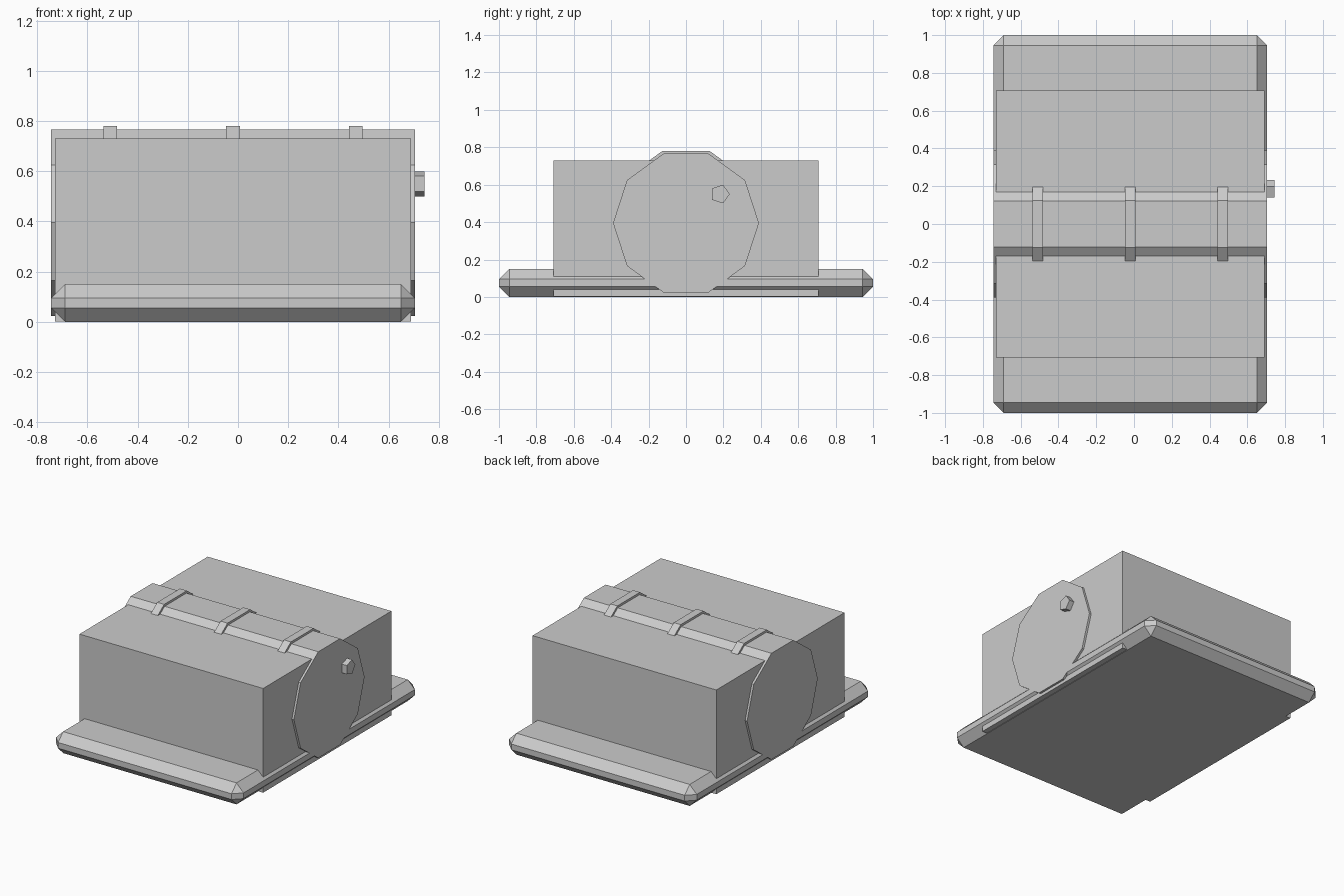
import bpy
import math

cube = bpy.data.objects.get("Cube")
if cube:
    bpy.data.objects.remove(cube, do_unlink=True)

grey = bpy.data.materials.new("plain grey")
grey.use_nodes = True
COLOUR = (0.6, 0.6, 0.6, 1)
grey.diffuse_color = COLOUR
grey.node_tree.nodes["Principled BSDF"].inputs["Base Color"].default_value = COLOUR


def finish(name):
    ob = bpy.context.object
    ob.name = name
    ob.data.materials.append(grey)
    bpy.ops.object.transform_apply(location=False, rotation=True, scale=True)
    return ob


def box(name, centre, size):
    bpy.ops.mesh.primitive_cube_add(size=1, location=centre)
    bpy.context.object.scale = size
    return finish(name)


def drum(name, x0, x1, y, z, radius, sides):
    """Low-poly cylinder along x, with one corner pointing to +y."""
    bpy.ops.mesh.primitive_cylinder_add(
        vertices=sides, radius=radius, depth=x1 - x0,
        location=((x0 + x1) / 2, y, z), rotation=(0, math.pi / 2, 0))
    return finish(name)


MID = -0.02  # middle of the body along x

# Chamfered base plate
base = box("base_plate", (MID, 0, 0.075), (1.45, 2, 0.15))
bevel = base.modifiers.new("chamfer", 'BEVEL')
bevel.width = 0.055
bevel.segments = 1
bevel.limit_method = 'NONE'

# Main block, reaching down through the base
box("main_block", (MID, 0, 0.366), (1.42, 1.416, 0.728))

# Ten-sided roller with raised bands
drum("roller", MID - 0.725, MID + 0.725, 0, 0.395, 0.39, 10)
for side, x in (("right", -0.49), ("middle", 0), ("left", 0.49)):
    drum("band_" + side, MID + x - 0.027, MID + x + 0.027, 0, 0.395, 0.406, 10)

# Small five-sided knob on the left end
drum("knob", 0.69, 0.743, 0.182, 0.55, 0.052, 5)
